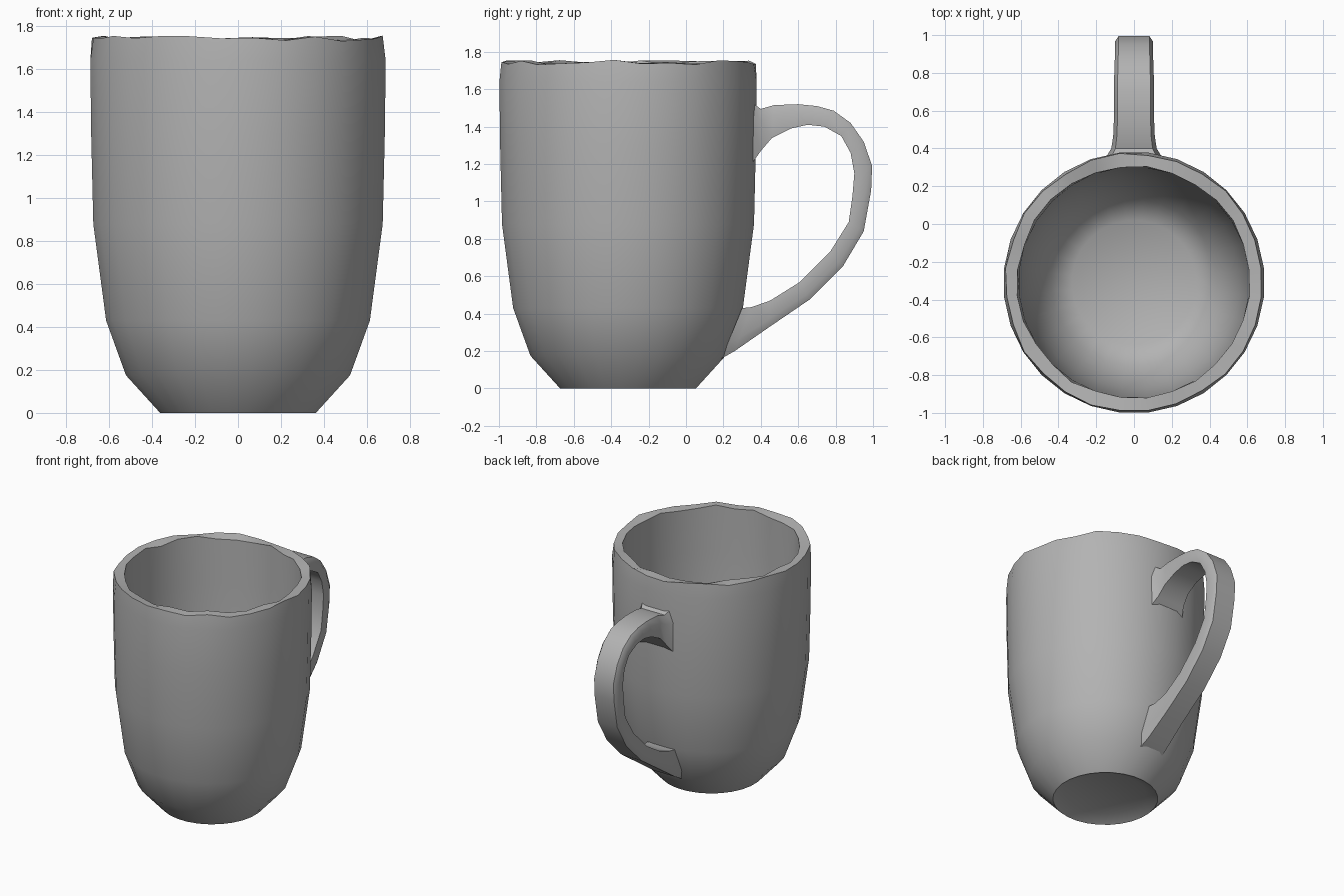
import bpy, bmesh, math, random

random.seed(4)
cube = bpy.data.objects.get("Cube")
if cube:
    bpy.data.objects.remove(cube, do_unlink=True)

SIDES = 28
CENTRE_Y = -0.31

grey = bpy.data.materials.new("plain_grey")
grey.use_nodes = True
grey.diffuse_color = (0.45, 0.45, 0.45, 1)
grey.node_tree.nodes["Principled BSDF"].inputs["Base Color"].default_value = (0.45, 0.45, 0.45, 1)


def finish(name, bm, angle):
    """Turn a bmesh into a shaded object."""
    bmesh.ops.recalc_face_normals(bm, faces=bm.faces)
    mesh = bpy.data.meshes.new(name)
    bm.to_mesh(mesh)
    bm.free()
    mesh.materials.append(grey)
    obj = bpy.data.objects.new(name, mesh)
    bpy.context.collection.objects.link(obj)
    bpy.ops.object.select_all(action="DESELECT")
    obj.select_set(True)
    bpy.context.view_layer.objects.active = obj
    bpy.ops.object.shade_smooth_by_angle(angle=math.radians(angle))
    return obj


def bridge(bm, a, b):
    """Join two closed loops with quads."""
    for i in range(len(a)):
        j = (i + 1) % len(a)
        bm.faces.new((a[i], a[j], b[j], b[i]))


# Cup: profile runs from the recessed base, up the outside, over the rim, down to the floor
base = [(0.28, 0.04), (0.365, 0)]
outside = [(0.525, 0.175), (0.618, 0.43), (0.678, 0.88), (0.688, 1.3), (0.692, 1.64)]
rim = [(0.683, 1.742), (0.617, 1.74)]
inside = [(0.61, 1.4), (0.60, 0.95), (0.56, 0.5), (0.44, 0.2), (0.33, 0.13)]

bm = bmesh.new()
rings = []
for r, z in base + outside + rim + inside:
    ring = []
    for i in range(SIDES):
        a = math.tau * (i + 0.5) / SIDES
        # Slightly uneven hand-made rim
        on_rim = (r, z) in rim
        dz = random.uniform(-0.012, 0.015) if on_rim else 0
        dr = random.uniform(-0.008, 0.006) if on_rim else 0
        ring.append(bm.verts.new(((r + dr) * math.cos(a),
                                  CENTRE_Y + (r + dr) * math.sin(a), z + dz)))
    rings.append(ring)
for a, b in zip(rings, rings[1:]):
    bridge(bm, a, b)
bm.faces.new(rings[0])
bm.faces.new(rings[-1])
finish("cup", bm, 40)

# Handle: outer and inner edge points in the side plane, with half width
stations = [
    ((0.35, 1.53), (0.35, 1.20), 0.15),
    ((0.40, 1.495), (0.40, 1.27), 0.12),
    ((0.47, 1.515), (0.46, 1.34), 0.11),
    ((0.60, 1.52), (0.56, 1.39), 0.105),
    ((0.70, 1.51), (0.65, 1.41), 0.105),
    ((0.79, 1.485), (0.74, 1.40), 0.105),
    ((0.88, 1.42), (0.83, 1.35), 0.102),
    ((0.95, 1.32), (0.88, 1.26), 0.10),
    ((0.995, 1.19), (0.90, 1.15), 0.10),
    ((0.99, 1.06), (0.89, 1.03), 0.10),
    ((0.95, 0.84), (0.87, 0.89), 0.10),
    ((0.84, 0.655), (0.77, 0.73), 0.10),
    ((0.66, 0.475), (0.61, 0.57), 0.10),
    ((0.44, 0.325), (0.45, 0.47), 0.10),
    ((0.26, 0.20), (0.35, 0.435), 0.11),
    ((0.19, 0.16), (0.30, 0.43), 0.12),
]
# Cross-section: (share of half width, share of the way from outer to inner edge)
section = [(-0.82, 0), (0.82, 0), (1, 0.3), (0.95, 1), (-0.95, 1), (-1, 0.3)]

bm = bmesh.new()
loops = []
for (oy, oz), (iy, iz), w in stations:
    loops.append([bm.verts.new((s * w, oy + (iy - oy) * t, oz + (iz - oz) * t))
                  for s, t in section])
for a, b in zip(loops, loops[1:]):
    bridge(bm, a, b)
bm.faces.new(loops[0])
bm.faces.new(loops[-1])
finish("handle", bm, 50)
